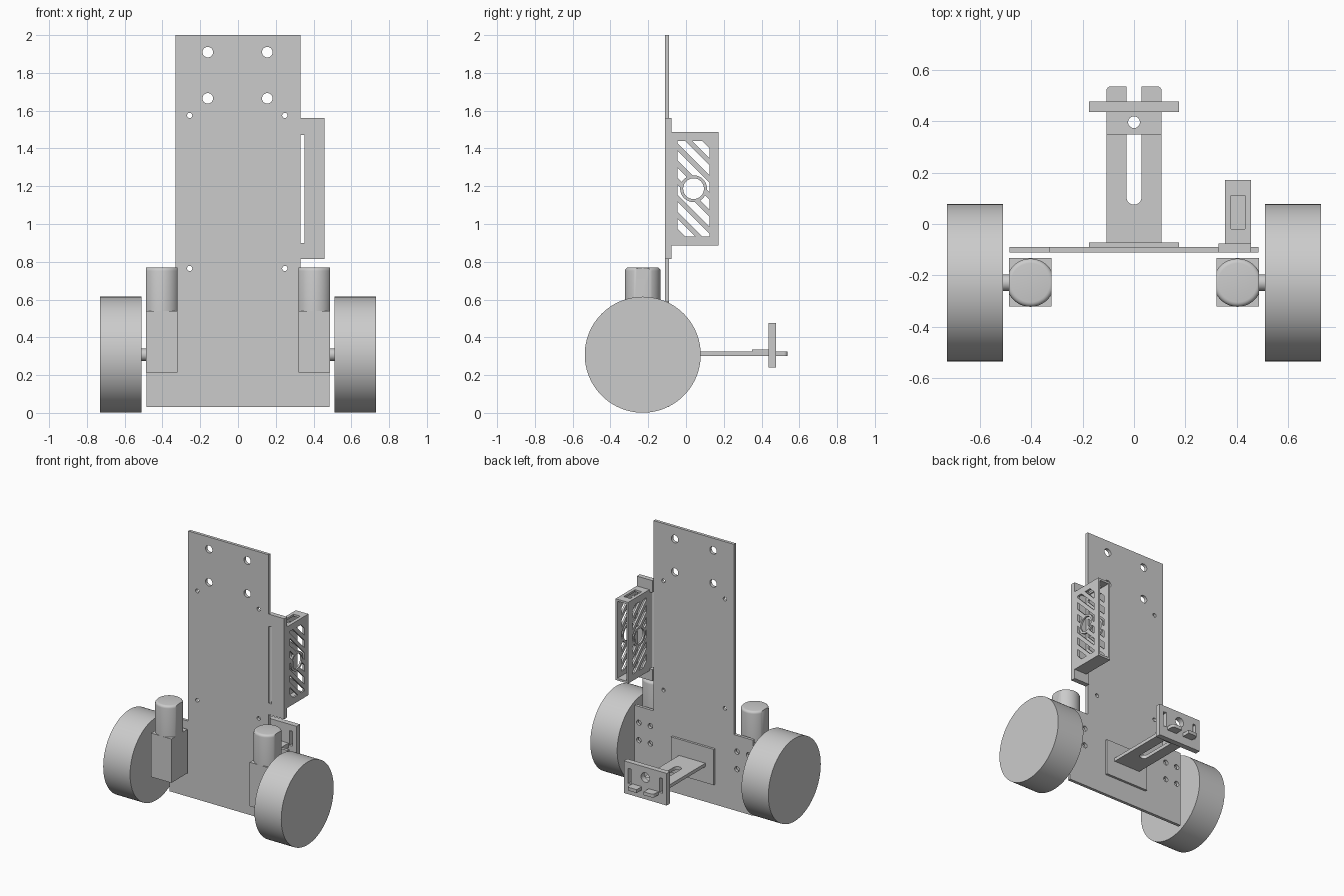
import bpy, bmesh, math
from mathutils import Matrix, Vector

cube = bpy.data.objects.get("Cube")
if cube:
    bpy.data.objects.remove(cube, do_unlink=True)

grey = bpy.data.materials.new("light_grey")
grey.use_nodes = True
COLOUR = (0.6, 0.6, 0.6, 1)
grey.diffuse_color = COLOUR
grey.node_tree.nodes["Principled BSDF"].inputs["Base Color"].default_value = COLOUR


def to_object(name, bm):
    bmesh.ops.recalc_face_normals(bm, faces=bm.faces)
    mesh = bpy.data.meshes.new(name)
    bm.to_mesh(mesh)
    bm.free()
    mesh.materials.append(grey)
    ob = bpy.data.objects.new(name, mesh)
    bpy.context.collection.objects.link(ob)
    return ob


def add_box(bm, x, y, z):
    lo, hi = Vector((x[0], y[0], z[0])), Vector((x[1], y[1], z[1]))
    m = Matrix.Translation((lo + hi) / 2) @ Matrix.Diagonal((*(hi - lo), 1))
    return bmesh.ops.create_cube(bm, size=1, matrix=m)["verts"]


def add_cyl(bm, centre, r, length, axis, seg=32):
    rot = {"X": Matrix.Rotation(math.pi / 2, 4, "Y"),
           "Y": Matrix.Rotation(math.pi / 2, 4, "X"), "Z": Matrix()}[axis]
    return bmesh.ops.create_cone(bm, cap_ends=True, segments=seg, radius1=r, radius2=r,
                                 depth=length, matrix=Matrix.Translation(centre) @ rot)["verts"]


def box(name, x, y, z):
    bm = bmesh.new()
    add_box(bm, x, y, z)
    return to_object(name, bm)


def cyl(name, centre, r, length, axis, seg=32):
    bm = bmesh.new()
    add_cyl(bm, centre, r, length, axis, seg)
    return to_object(name, bm)


def boolean(ob, tool, operation="DIFFERENCE"):
    mod = ob.modifiers.new("bool", "BOOLEAN")
    mod.operation, mod.solver, mod.object = operation, "EXACT", tool
    bpy.context.view_layer.objects.active = ob
    bpy.ops.object.modifier_apply(modifier=mod.name)
    bpy.data.objects.remove(tool, do_unlink=True)


def clip(bm, co, no):
    """Cut away everything on the positive side of a plane and cap the cut."""
    geom = bm.verts[:] + bm.edges[:] + bm.faces[:]
    cut = bmesh.ops.bisect_plane(bm, geom=geom, plane_co=co, plane_no=no, clear_outer=True)
    edges = [e for e in cut["geom_cut"] if isinstance(e, bmesh.types.BMEdge)]
    bmesh.ops.holes_fill(bm, edges=edges)


# Main plate: T-shaped outline, extruded, then drilled
PY = (-0.112, -0.09)
outline = [(0.485, 0.03), (0.485, 0.59), (0.33, 0.59), (0.33, 2.0)]
outline += [(-x, z) for x, z in reversed(outline)]
bm = bmesh.new()
face = bm.faces.new([bm.verts.new((x, PY[0], z)) for x, z in outline])
side = bmesh.ops.extrude_face_region(bm, geom=[face])["geom"]
bmesh.ops.translate(bm, vec=(0, PY[1] - PY[0], 0),
                    verts=[v for v in side if isinstance(v, bmesh.types.BMVert)])
plate = to_object("main_plate", bm)
bm = bmesh.new()
for xs, zs, r in (((-0.16, 0.155), (1.665, 1.91), 0.028),
                  ((-0.256, 0.248), (0.765, 1.575), 0.014),
                  ((-0.45, -0.355, 0.355, 0.45), (0.34, 0.47), 0.019)):
    for x in xs:
        for z in zs:
            add_cyl(bm, (x, -0.1, z), r, 0.1, "Y", 24)
boolean(plate, to_object("drill", bm))

# Drive units: wheel, shaft, gearbox and motor on each side
AXLE_Y, AXLE_Z = -0.229, 0.308
for label, s in (("left", 1), ("right", -1)):
    cyl(label + "_wheel", (s * 0.62, AXLE_Y, AXLE_Z), 0.307, 0.22, "X", 96)
    cyl(label + "_shaft", (s * 0.495, AXLE_Y, AXLE_Z), 0.032, 0.06, "X")
    mx = s * 0.404
    box(label + "_gearbox", (mx - 0.083, mx + 0.083), (-0.322, -0.133), (0.215, 0.54))
    bm = bmesh.new()
    add_cyl(bm, (mx, AXLE_Y, 0.655), 0.094, 0.23, "Z", 48)
    rim = [e for e in bm.edges if all(v.co.z > 0.76 for v in e.verts)]
    bmesh.ops.bevel(bm, geom=rim, offset=0.018, segments=4, profile=0.5, affect="EDGES")
    for d in (1, -1):
        clip(bm, (mx + d * 0.083, 0, 0), (d, 0, 0))
    to_object(label + "_motor", bm)

# Rear arm: mounting plate, slotted arm with two prongs, raised pad, end plate
box("arm_mount", (-0.175, 0.175), (-0.09, -0.073), (0.18, 0.445))
arm = box("slotted_arm", (-0.108, 0.108), (-0.074, 0.537), (0.3, 0.325))
bm = bmesh.new()
corners = [e for e in bm.edges]
bm.from_mesh(arm.data)
corners = [e for e in bm.edges if all(v.co.y > 0.5 for v in e.verts)
           and abs(e.verts[0].co.x - e.verts[1].co.x) < 0.01]
bmesh.ops.bevel(bm, geom=corners, offset=0.018, segments=4, profile=0.5, affect="EDGES")
bm.to_mesh(arm.data)
bm.free()
boolean(arm, box("slot", (-0.029, 0.029), (0.104, 0.35), (0.2, 0.4)))
boolean(arm, cyl("slot_end", (0, 0.104, 0.31), 0.029, 0.2, "Z"))
boolean(arm, box("prong_gap", (-0.029, 0.029), (0.46, 0.6), (0.2, 0.4)))
pad = box("arm_pad", (-0.108, 0.108), (0.35, 0.437), (0.325, 0.335))
for ob in (arm, pad):
    boolean(ob, cyl("pad_hole", (0, 0.397, 0.31), 0.023, 0.2, "Z"))
end = box("end_plate", (-0.175, 0.175), (0.437, 0.477), (0.239, 0.477))
bm = bmesh.new()
add_cyl(bm, (0, 0.457, 0.4), 0.035, 0.2, "Y")
for s in (1, -1):
    add_box(bm, (s * 0.128 - 0.012, s * 0.128 + 0.012), (0.4, 0.5), (0.32, 0.43))
boolean(end, to_object("end_cuts", bm))

# Side bracket flange with a long slot beside the main plate
flange = box("bracket_flange", (0.33, 0.457), (-0.112, -0.076), (0.815, 1.56))
boolean(flange, box("flange_slot", (0.3, 0.353), (-0.2, 0), (0.9, 1.47)))

# Side holder: open at the back, hole in the top, slatted walls
holder = box("side_holder", (0.354, 0.457), (-0.076, 0.172), (0.885, 1.487))
boolean(holder, box("inside", (0.368, 0.443), (-0.062, 0.3), (0.9, 1.472)))
boolean(holder, box("top_hole", (0.378, 0.432), (-0.02, 0.112), (1.4, 1.6)))

# Diagonal openings trimmed to the wall window, leaving a ring in the middle
CY, CZ, HALF_Y, HALF_Z = 0.04, 1.187, 0.084, 0.253
PITCH, GAP = 0.064, 0.037
bm = bmesh.new()
for i in range(-4, 5):
    verts = add_box(bm, (0.3, 0.5), (-0.5, 0.5), (i * PITCH - GAP / 2, i * PITCH + GAP / 2))
    bmesh.ops.transform(bm, verts=verts, matrix=Matrix.Translation((0, CY, CZ))
                        @ Matrix.Rotation(-math.pi / 4, 4, "X"))
for d in (1, -1):
    clip(bm, (0, CY + d * HALF_Y, 0), (0, d, 0))
    clip(bm, (0, 0, CZ + d * HALF_Z), (0, 0, d))
strips = to_object("strips", bm)
boolean(strips, cyl("ring_keep", (0.4, CY, CZ), 0.071, 0.4, "X", 40))
boolean(holder, strips)
boolean(holder, cyl("ring_hole", (0.4, CY, CZ), 0.055, 0.4, "X", 40))

# Smooth round surfaces while keeping edges sharp
bpy.ops.object.select_all(action="DESELECT")
for ob in bpy.context.scene.objects:
    if ob.type == "MESH":
        ob.select_set(True)
bpy.context.view_layer.objects.active = plate
bpy.ops.object.shade_smooth_by_angle(angle=math.radians(30))
